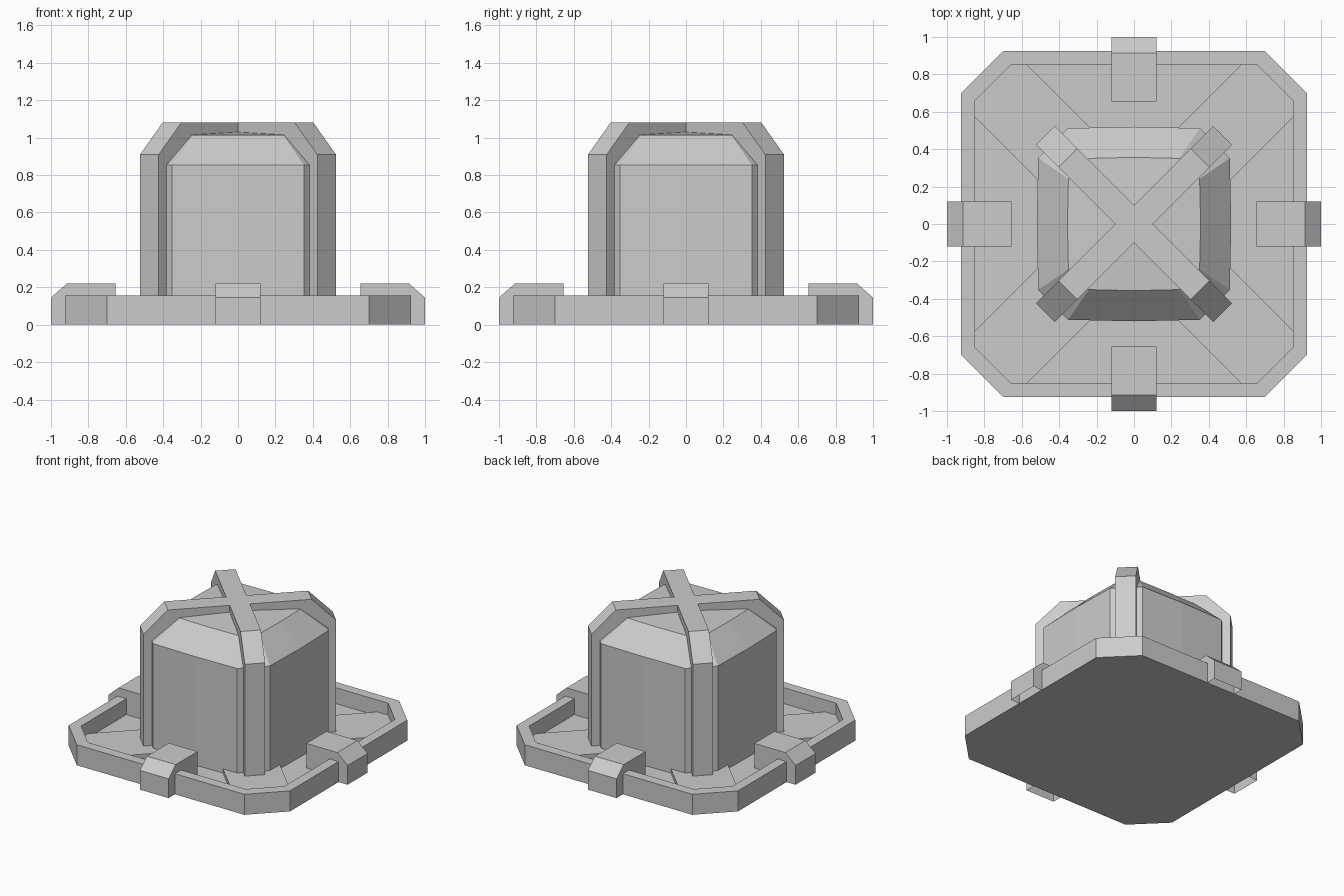
import bpy
import bmesh
from math import radians
from mathutils import Matrix, Vector

if "Cube" in bpy.data.objects:
    bpy.data.objects.remove(bpy.data.objects["Cube"])


def finish(bm, name):
    bmesh.ops.recalc_face_normals(bm, faces=bm.faces[:])
    mesh = bpy.data.meshes.new(name)
    bm.to_mesh(mesh)
    bm.free()
    obj = bpy.data.objects.new(name, mesh)
    bpy.context.collection.objects.link(obj)
    return obj


def skin(name, rings, cap_start=False, cap_end=False, closed=False, turn=0):
    """Join equal-length rings of points with faces, then turn about z."""
    bm = bmesh.new()
    loops = [[bm.verts.new(p) for p in ring] for ring in rings]
    pairs = list(zip(loops, loops[1:]))
    if closed:
        pairs.append((loops[-1], loops[0]))
    for a, b in pairs:
        for i in range(len(a)):
            j = (i + 1) % len(a)
            bm.faces.new((a[i], a[j], b[j], b[i]))
    if cap_start:
        bm.faces.new(loops[0])
    if cap_end:
        bm.faces.new(loops[-1])
    bm.transform(Matrix.Rotation(radians(turn), 4, 'Z'))
    return finish(bm, name)


def octagon(s, c, z):
    return [Vector(p) for p in ((c, -s, z), (s, -c, z), (s, c, z), (c, s, z),
                                (-c, s, z), (-s, c, z), (-s, -c, z), (-c, -s, z))]


# Base tray: flat underside, raised rim and sunken floor
skin("base_tray", [octagon(.925, .70, 0), octagon(.925, .70, .155),
                   octagon(.85, .66, .155), octagon(.85, .66, .035)],
     cap_start=True, cap_end=True)

# Raised diagonal floor strips
strip = [(.28, 0), (.85, .57), (.85, .66), (.66, .85), (.57, .85), (0, .28)]
for i in range(4):
    skin(f"floor_strip_{i + 1}",
         [[(x, y, z) for x, y in strip] for z in (.035, .065)],
         cap_end=True, turn=90 * i)

# Domed body: slightly bowed walls, sloped shoulders and a shallow peak
outline = []
for i in range(4):
    m = Matrix.Rotation(radians(90 * i), 3, 'Z')
    outline += [m @ Vector(p) for p in ((-.352, -.512, 0), (0, -.52, 0), (.352, -.512, 0))]


def body_ring(scale, z):
    return [(p.x * scale, p.y * scale, z) for p in outline]


skin("domed_body", [body_ring(1, .035), body_ring(1, .855),
                    body_ring(.685, 1.015), body_ring(.02, 1.035)], cap_end=True)

# Corner ribs running up the body and across the top
rib = [(.0707, 1.0), (.0707, 1.08), (.50, 1.08), (.67, .91),
       (.67, .06), (.56, .06), (.56, .82), (.40, .97)]
for i in range(4):
    skin(f"corner_rib_{i + 1}",
         [[(r, y, z) for r, z in rib] for y in (-.0707, .0707)],
         cap_start=True, cap_end=True, turn=45 + 90 * i)

# Square where the ribs cross
skin("rib_crossing", [[(.1, 0, z), (0, .1, z), (-.1, 0, z), (0, -.1, z)]
                      for z in (1.0, 1.08)], cap_end=True)

# Edge clamps on each side, open underneath
clamp = [(.655, 0), (.655, .22), (.915, .22), (1.0, .145), (1.0, 0)]
for i, side in enumerate(("right", "back", "left", "front")):
    obj = skin(f"{side}_clamp", [[(x, y, z) for x, z in clamp] for y in (-.12, .12)],
               cap_start=True, cap_end=True, turn=90 * i)
    bm = bmesh.new()
    bm.from_mesh(obj.data)
    under = [f for f in bm.faces if all(v.co.z < .001 for v in f.verts)]
    bmesh.ops.delete(bm, geom=under, context='FACES_ONLY')
    bm.to_mesh(obj.data)
    bm.free()
